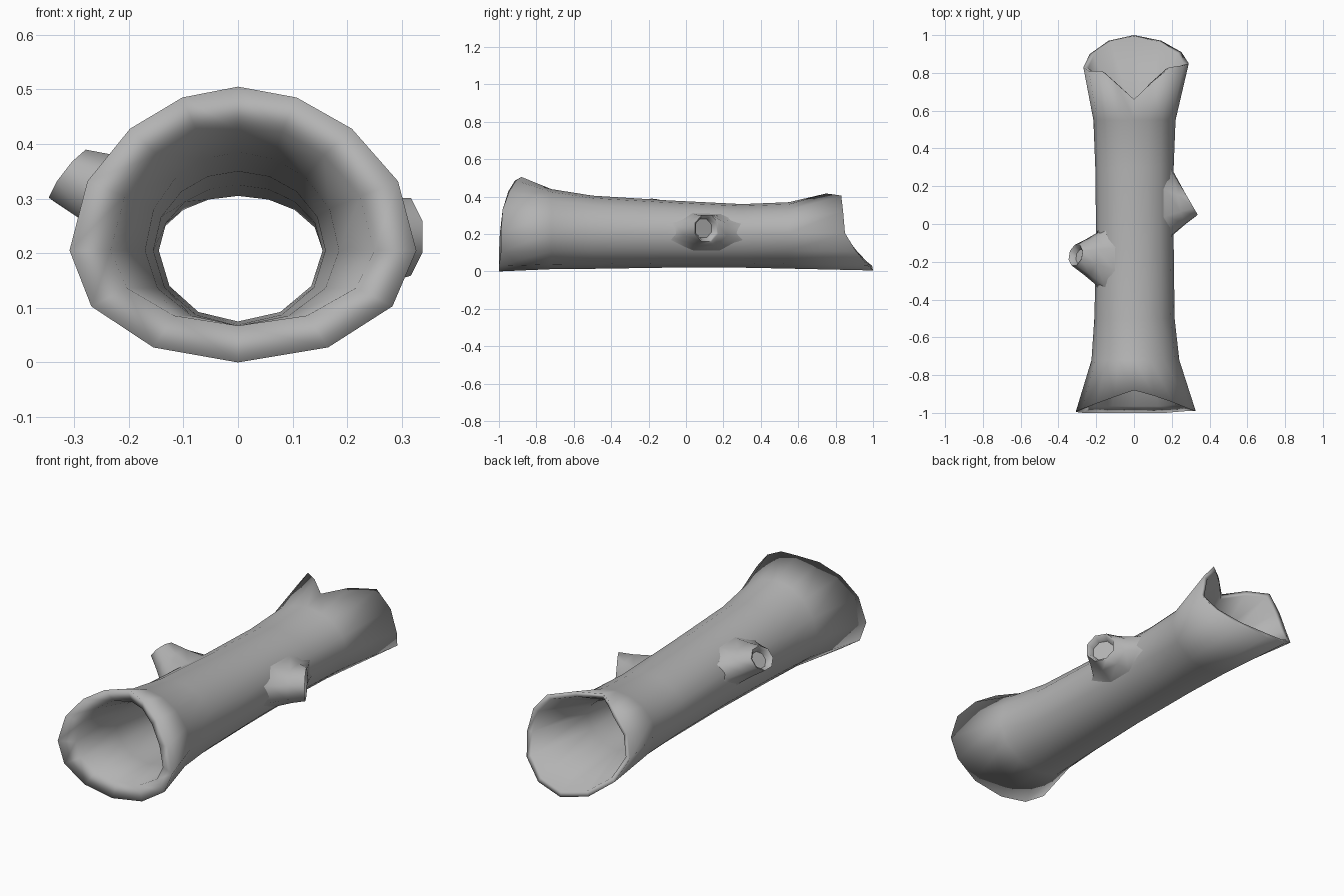
import bpy, bmesh
from math import sin, cos, pi, radians
from mathutils import Vector

if "Cube" in bpy.data.objects:
    bpy.data.objects.remove(bpy.data.objects["Cube"])

# Log outline along its length: y, left x, right x, top z, bottom z
OUTLINE = [
    (-1.00, -0.31, 0.33, 0.505, 0.00),
    (-0.88, -0.275, 0.29, 0.505, 0.008),
    (-0.72, -0.225, 0.24, 0.44, 0.012),
    (-0.50, -0.21, 0.215, 0.405, 0.014),
    (-0.10, -0.20, 0.21, 0.38, 0.02),
    (0.30, -0.205, 0.21, 0.36, 0.02),
    (0.55, -0.215, 0.22, 0.37, 0.015),
    (0.70, -0.245, 0.25, 0.405, 0.012),
    (0.84, -0.27, 0.29, 0.48, 0.01),
    (1.00, -0.27, 0.29, 0.48, 0.005),
]
ANGLES = [0, 25, 48, 69, 90, 111, 132, 155, 180, 210, 240, 270, 300, 330]
FRONT_Y = [-0.99, -0.98, -0.945, -0.91, -0.88, -0.915, -0.95, -0.98, -0.995,
           -1, -1, -1, -1, -0.99]
BACK_Y = [0.85, 0.84, 0.83, 0.75, 0.66, 0.74, 0.81, 0.81, 0.83,
          0.90, 0.97, 1.0, 0.97, 0.91]
MID_Z = 0.205

bark = bpy.data.materials.new("dull_grey")
bark.diffuse_color = (0.45, 0.45, 0.45, 1)
bark.use_nodes = True
bark.node_tree.nodes["Principled BSDF"].inputs["Base Color"].default_value = bark.diffuse_color


def surface(y, deg, inset=0.0):
    """Point on the log skin at length y and angle deg, moved inward by inset."""
    i = 0
    while i < len(OUTLINE) - 2 and y > OUTLINE[i + 1][0]:
        i += 1
    a, b = OUTLINE[i], OUTLINE[i + 1]
    t = (y - a[0]) / (b[0] - a[0])
    left, right, top, bot = [a[k] + (b[k] - a[k]) * t for k in range(1, 5)]
    c, s = cos(radians(deg)), sin(radians(deg))
    x = c * ((right if c > 0 else -left) - inset)
    z = MID_Z + s * ((top - MID_Z if s > 0 else MID_Z - bot) - inset)
    return Vector((x, y, z))


def loft(name, rings, wrap=False, cap=False, angle=180):
    """Skin closed rings of points into one smooth-shaded object."""
    bm = bmesh.new()
    vs = [[bm.verts.new(p) for p in r] for r in rings]
    n = len(vs[0])
    pairs = list(zip(vs, vs[1:])) + ([(vs[-1], vs[0])] if wrap else [])
    for r, q in pairs:
        for k in range(n):
            bm.faces.new((r[k], r[(k + 1) % n], q[(k + 1) % n], q[k]))
    if cap:
        bm.faces.new(vs[-1])
    bmesh.ops.recalc_face_normals(bm, faces=bm.faces)
    me = bpy.data.meshes.new(name)
    bm.to_mesh(me)
    bm.free()
    me.materials.append(bark)
    ob = bpy.data.objects.new(name, me)
    bpy.context.collection.objects.link(ob)
    bpy.ops.object.select_all(action='DESELECT')
    ob.select_set(True)
    bpy.context.view_layer.objects.active = ob
    bpy.ops.object.shade_smooth_by_angle(angle=radians(angle))
    return ob


# Hollow log: outer skin front to back, then inner skin back to front
stations = [-0.72, -0.5, -0.1, 0.3, 0.55]
outer = [[surface(y, d) for y, d in zip(FRONT_Y, ANGLES)]]
outer += [[surface(y, d) for d in ANGLES] for y in stations]
outer += [[surface(y, d) for y, d in zip(BACK_Y, ANGLES)]]
inner = [[surface(y - 0.005, d, 0.025) for y, d in zip(BACK_Y, ANGLES)]]
inner += [[surface(y, d, 0.055) for d in ANGLES] for y in reversed(stations)]
inner += [[surface(y + 0.035, d, 0.065) for y, d in zip(FRONT_Y, ANGLES)]]
loft("hollow_log", outer + inner, wrap=True)


# Broken branch stubs with a shallow hollow in the tip, flared into the bark
def stub(name, y0, ry, deg0, rdeg, centre, normal, radius, sides=8):
    c, n = Vector(centre), Vector(normal).normalized()
    u = Vector((0, 1, 0))
    u = (u - n * n.dot(u)).normalized()
    v = n.cross(u)
    ts = [2 * pi * (k + 0.5) / sides for k in range(sides)]

    def foot(scale, inset):
        return [surface(y0 + scale * ry * cos(t), deg0 + scale * rdeg * sin(t),
                        inset) for t in ts]

    def disc(r, depth):
        return [c - n * depth + (u * cos(t) + v * sin(t)) * r for t in ts]
    tip = disc(radius, 0)
    base = foot(1.0, -0.002)
    mid = [b.lerp(p, 0.5) * 0.96 + c * 0.04 for b, p in zip(base, tip)]
    loft(name, [foot(1.25, 0.012), base, mid, tip, disc(radius * 0.88, 0.004),
                disc(radius * 0.7, 0.035)], cap=True, angle=60)


stub("right_branch_stub", 0.11, 0.18, 4, 36,
     (0.302, 0.11, 0.23), (0.866, 0.5, 0), 0.077)
stub("left_branch_stub", -0.185, 0.15, 152, 32,
     (-0.309, -0.165, 0.343), (-0.78, 0.2, 0.6), 0.06)
